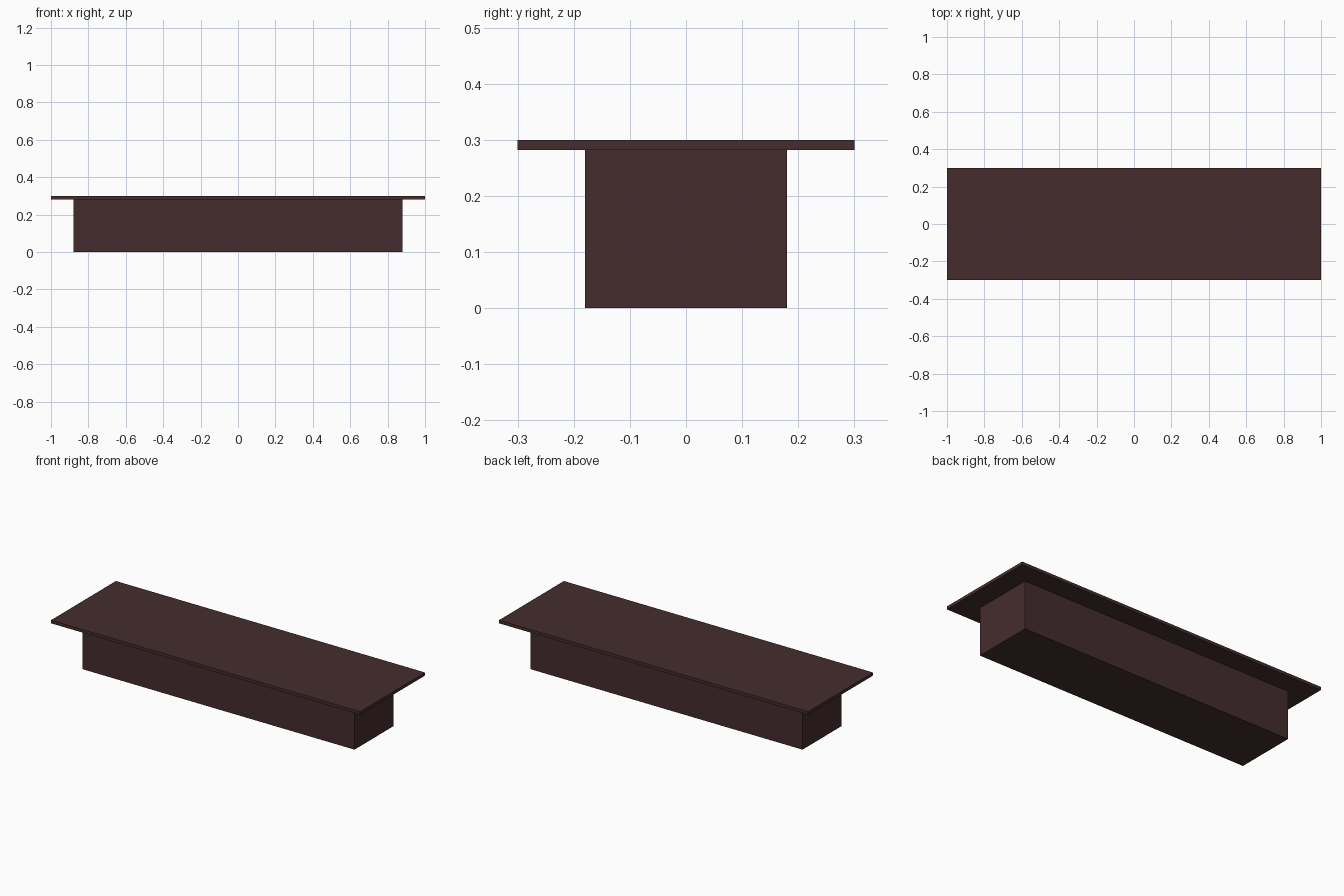
import bpy
import bmesh
from mathutils import Matrix

if "Cube" in bpy.data.objects:
    bpy.data.objects.remove(bpy.data.objects["Cube"])

# Single dark wood colour
wood = bpy.data.materials.new("dark_brown_wood")
wood.diffuse_color = (0.060, 0.0255, 0.0262, 1.0)
wood.use_nodes = True
wood.node_tree.nodes["Principled BSDF"].inputs["Base Color"].default_value = wood.diffuse_color


def box(name, size_x, size_y, z0, z1):
    """Box centred on x and y, spanning z0 to z1."""
    bm = bmesh.new()
    bmesh.ops.create_cube(
        bm, size=1.0,
        matrix=Matrix.Translation((0, 0, (z0 + z1) / 2))
        @ Matrix.Diagonal((size_x, size_y, z1 - z0, 1)))
    mesh = bpy.data.meshes.new(name)
    bm.to_mesh(mesh)
    bm.free()
    mesh.materials.append(wood)
    obj = bpy.data.objects.new(name, mesh)
    bpy.context.collection.objects.link(obj)
    return obj


# Solid base and the thin overhanging top
box("base", 1.76, 0.36, 0.0, 0.282)
box("table_top", 2.0, 0.6, 0.282, 0.30)
